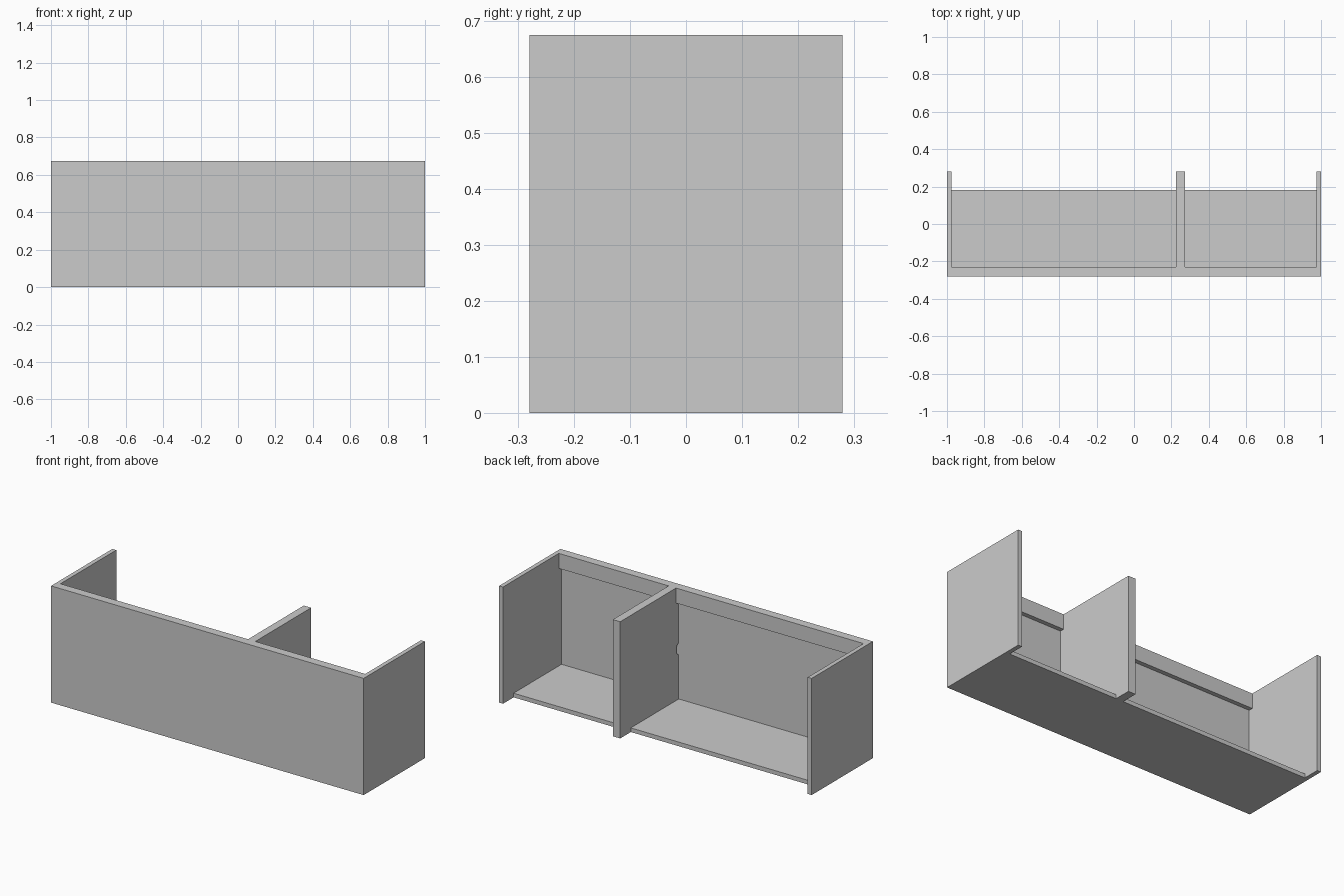
import bpy
import bmesh
from mathutils import Vector

if "Cube" in bpy.data.objects:
    bpy.data.objects.remove(bpy.data.objects["Cube"])

H = 0.675            # overall height
T = 0.025            # board thickness
FRONT, BACK = -0.28, 0.28
DIV_L, DIV_R = 0.225, 0.272


def extrude_profile(name, points, direction):
    """Fill a closed profile and extrude it into a solid board."""
    bm = bmesh.new()
    face = bm.faces.new([bm.verts.new(p) for p in points])
    ext = bmesh.ops.extrude_face_region(bm, geom=[face])
    moved = [v for v in ext["geom"] if isinstance(v, bmesh.types.BMVert)]
    bmesh.ops.translate(bm, verts=moved, vec=Vector(direction))
    bmesh.ops.recalc_face_normals(bm, faces=bm.faces)
    mesh = bpy.data.meshes.new(name)
    bm.to_mesh(mesh)
    bm.free()
    obj = bpy.data.objects.new(name, mesh)
    bpy.context.collection.objects.link(obj)
    return obj


def board(name, x, y, z):
    """Rectangular board given by its (min, max) on each axis."""
    pts = [(x[0], y[0], z[0]), (x[1], y[0], z[0]),
           (x[1], y[1], z[0]), (x[0], y[1], z[0])]
    return extrude_profile(name, pts, (0, 0, z[1] - z[0]))


# Front panel, held between the full-depth sides
board("front_panel", (-1 + T, 1 - T), (FRONT, FRONT + T), (0, H))

# Side panels
for name, x0 in (("left_side", -1), ("right_side", 1 - T)):
    board(name, (x0, x0 + T), (FRONT, BACK), (0, H))

# Divider with a small cable notch against the front panel
y0 = FRONT + T
profile = [(y0, 0), (BACK, 0), (BACK, H), (y0, H),
           (y0, 0.35), (y0 + 0.013, 0.342), (y0 + 0.02, 0.33),
           (y0 + 0.02, 0.30), (y0 + 0.013, 0.288), (y0, 0.28)]
extrude_profile("divider", [(DIV_L, y, z) for y, z in profile],
                (DIV_R - DIV_L, 0, 0))

# Each bay: bottom shelf and top rail behind the front panel
for bay, x in (("left", (-1 + T, DIV_L)), ("right", (DIV_R, 1 - T))):
    board(bay + "_shelf", x, (y0, 0.183), (0, 0.024))
    board(bay + "_rail", x, (y0, y0 + T), (H - 0.087, H))
